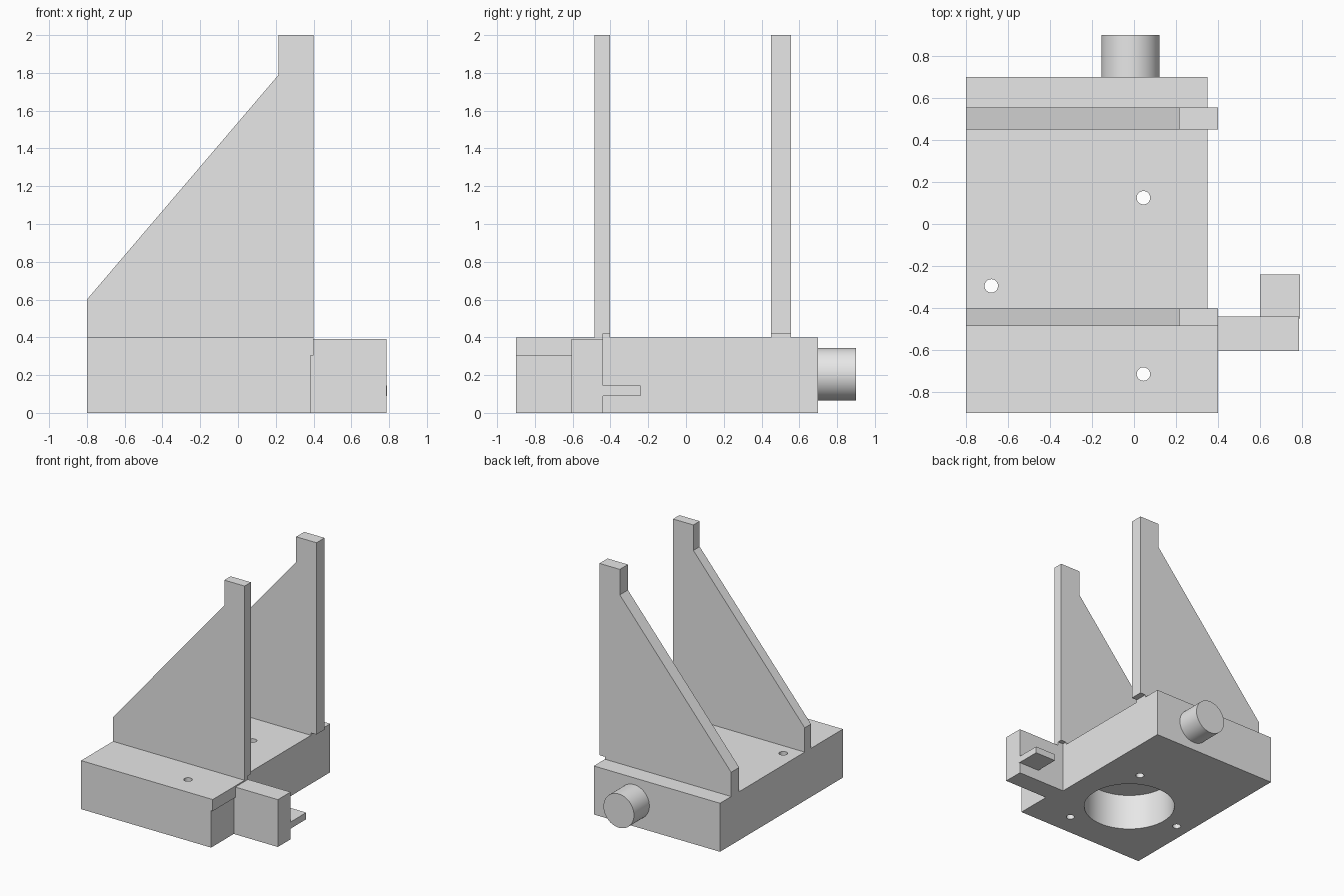
import bpy, bmesh
from math import radians
from mathutils import Matrix, Vector

if "Cube" in bpy.data.objects:
    bpy.data.objects.remove(bpy.data.objects["Cube"])

GREY = (0.8, 0.8, 0.8, 1)
mat = bpy.data.materials.new("plain grey")
mat.use_nodes = True
mat.diffuse_color = GREY
mat.node_tree.nodes["Principled BSDF"].inputs["Base Color"].default_value = GREY


def add(name, bm):
    bmesh.ops.recalc_face_normals(bm, faces=bm.faces)
    mesh = bpy.data.meshes.new(name)
    bm.to_mesh(mesh)
    bm.free()
    mesh.materials.append(mat)
    ob = bpy.data.objects.new(name, mesh)
    bpy.context.collection.objects.link(ob)
    return ob


def prism(name, points, offset):
    """Extrude a closed outline along an offset."""
    bm = bmesh.new()
    face = bm.faces.new([bm.verts.new(p) for p in points])
    out = bmesh.ops.extrude_face_region(bm, geom=[face])
    verts = [g for g in out["geom"] if isinstance(g, bmesh.types.BMVert)]
    bmesh.ops.translate(bm, vec=Vector(offset), verts=verts)
    # extruding can keep the starting cap; make sure it is there
    bmesh.ops.holes_fill(bm, edges=[e for e in bm.edges if e.is_boundary])
    return add(name, bm)


def box(name, x0, x1, y0, y1, z0, z1):
    outline = [(x0, y0, z0), (x1, y0, z0), (x1, y1, z0), (x0, y1, z0)]
    return prism(name, outline, (0, 0, z1 - z0))


def cylinder(name, centre, radius, depth, tilt=0, sides=64):
    bm = bmesh.new()
    place = Matrix.Translation(centre) @ Matrix.Rotation(radians(tilt), 4, "X")
    bmesh.ops.create_cone(bm, cap_ends=True, segments=sides, radius1=radius,
                          radius2=radius, depth=depth, matrix=place)
    return add(name, bm)


def activate(ob):
    bpy.ops.object.select_all(action="DESELECT")
    ob.select_set(True)
    bpy.context.view_layer.objects.active = ob


def cut(ob, cutter):
    cutter.hide_render = True
    mod = ob.modifiers.new("cut", "BOOLEAN")
    mod.operation, mod.solver, mod.object = "DIFFERENCE", "EXACT", cutter
    activate(ob)
    bpy.ops.object.modifier_apply(modifier=mod.name)
    bpy.data.objects.remove(cutter)


def smooth(ob):
    activate(ob)
    bpy.ops.object.shade_smooth_by_angle(angle=radians(30))


# Base block, slightly wider at the front
TOP = 0.4
plan = [(-0.8, -0.9), (0.4, -0.9), (0.4, -0.44), (0.35, -0.44), (0.35, 0.7), (-0.8, 0.7)]
base = prism("base_block", [(x, y, 0) for x, y in plan], (0, 0, TOP))

# Undercut step, blind motor bore and three through holes
cut(base, box("step_cutter", 0.385, 0.5, -1, -0.6, -0.1, 0.305))
cut(base, cylinder("bore_cutter", (-0.2, -0.295, 0.1), 0.35, 0.4))
for x, y in [(0.045, 0.125), (-0.68, -0.295), (0.045, -0.715)]:
    cut(base, cylinder("screw_cutter", (x, y, 0.2), 0.032, 1, sides=32))
smooth(base)

# Two tall sloped side walls with a small overhang at the base
outline = [(-0.8, TOP), (0.35, TOP), (0.35, 0.42), (0.4, 0.42),
           (0.4, 2), (0.215, 2), (0.215, 1.79), (-0.8, 0.6)]
for name, y0, y1 in [("front_wall", -0.485, -0.403), ("back_wall", 0.45, 0.555)]:
    prism(name, [(x, y0, z) for x, z in outline], (0, y1 - y0, 0))
box("front_wall_foot", 0.35, 0.4, -0.485, -0.44, TOP, 0.42)

# Side arm with a thin tab
box("side_arm", 0.38, 0.787, -0.605, -0.44, 0, 0.39)
box("arm_tab", 0.6, 0.79, -0.45, -0.24, 0.09, 0.145)

# Round stub on the back
smooth(cylinder("back_stub", (-0.017, 0.79, 0.205), 0.139, 0.22, tilt=90))
